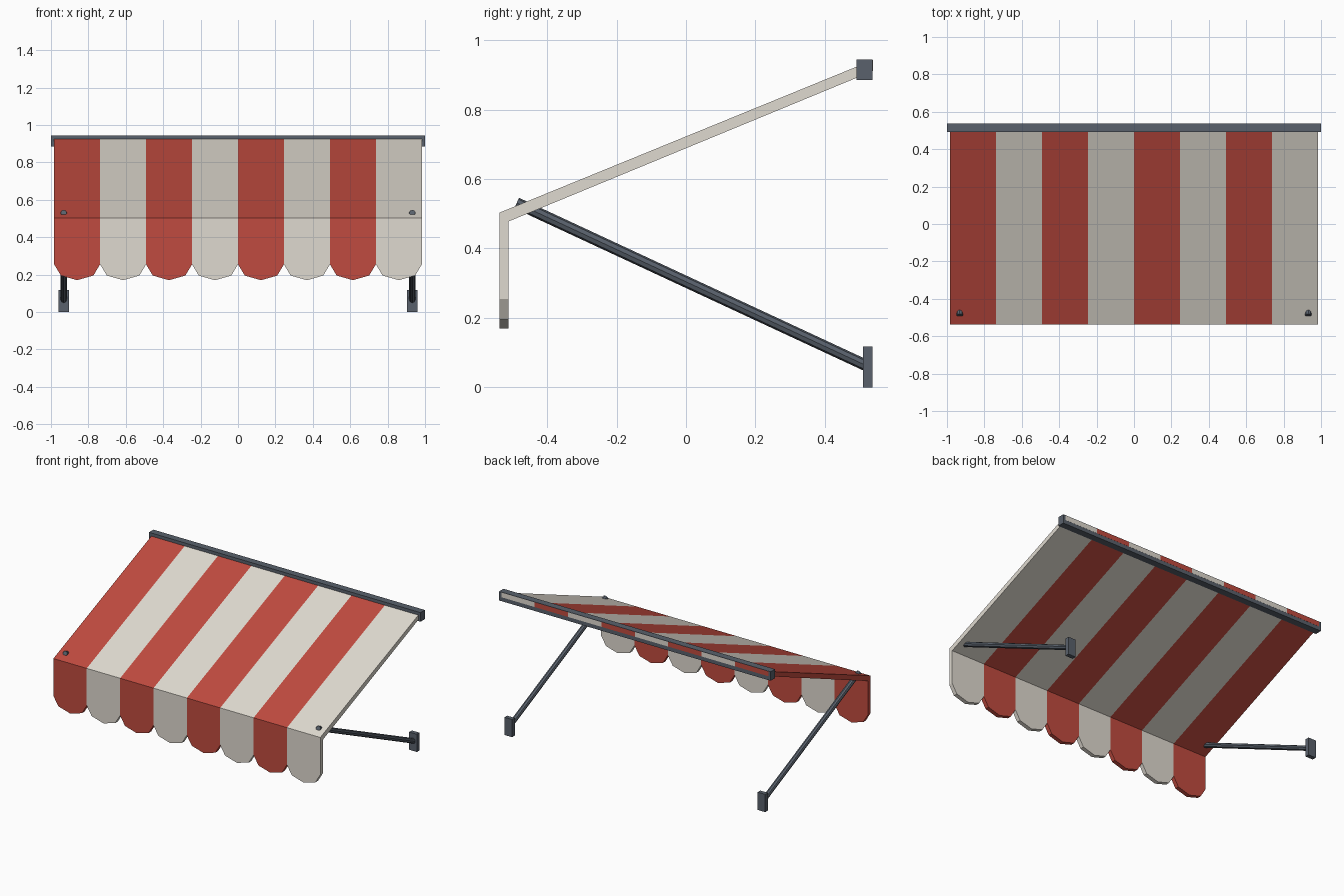
import bpy, bmesh, math
from mathutils import Vector

if "Cube" in bpy.data.objects:
    bpy.data.objects.remove(bpy.data.objects["Cube"])


def material(name, rgb):
    m = bpy.data.materials.new(name)
    m.diffuse_color = (*rgb, 1)
    m.use_nodes = True
    m.node_tree.nodes["Principled BSDF"].inputs["Base Color"].default_value = m.diffuse_color
    return m


RED = material("red_cloth", (0.53, 0.07, 0.05))
CREAM = material("cream_cloth", (0.74, 0.70, 0.63))
METAL = material("dark_metal", (0.10, 0.12, 0.15))


def finish(name, bm, mat):
    bmesh.ops.recalc_face_normals(bm, faces=bm.faces)
    me = bpy.data.meshes.new(name)
    bm.to_mesh(me)
    bm.free()
    me.materials.append(mat)
    ob = bpy.data.objects.new(name, me)
    bpy.context.collection.objects.link(ob)
    return ob


def box(name, lo, hi, mat):
    bm = bmesh.new()
    bmesh.ops.create_cube(bm, size=1)
    for v in bm.verts:
        v.co = [l + (c + 0.5) * (h - l) for l, h, c in zip(lo, hi, v.co)]
    return finish(name, bm, mat)


def rod(name, a, b, radius, sides, mat):
    a, b = Vector(a), Vector(b)
    bm = bmesh.new()
    bmesh.ops.create_cone(bm, cap_ends=True, segments=sides, radius1=radius,
                          radius2=radius, depth=(b - a).length)
    ob = finish(name, bm, mat)
    ob.location = (a + b) / 2
    ob.rotation_euler = (b - a).to_track_quat('Z', 'Y').to_euler()
    return ob


# Cloth stripe: sloping panel folding into a scalloped valance, one closed mesh
def stripe(name, x0, x1, mat):
    mid, half = (x0 + x1) / 2, (x1 - x0) / 2
    hem = [(mid - half * math.cos(t), 0.255 - 0.085 * math.sin(t))
           for t in (math.pi * i / 4 for i in range(5))]
    bm = bmesh.new()

    def ring(y, top):
        pts = [(x0, top)] + hem + [(x1, top)]
        return [bm.verts.new((x, y, z)) for x, z in pts]

    front, back = ring(-0.538, 0.503), ring(-0.511, 0.478)
    top = [bm.verts.new((x, 0.5385, 0.943)) for x in (x0, x1)]
    low = [bm.verts.new((x, 0.5385, 0.911)) for x in (x0, x1)]
    bm.faces.new(front)
    bm.faces.new(back)
    for i in range(6):
        bm.faces.new((front[i], front[i + 1], back[i + 1], back[i]))
    bm.faces.new((front[0], front[-1], top[1], top[0]))
    bm.faces.new((back[0], back[-1], low[1], low[0]))
    bm.faces.new((top[0], top[1], low[1], low[0]))
    for k, e in ((0, 0), (1, -1)):
        bm.faces.new((front[e], back[e], low[k], top[k]))
    return finish(name, bm, mat)


W = 1.966 / 8
for i in range(8):
    stripe(f"cloth_stripe_{i + 1}", -0.983 + i * W, -0.983 + (i + 1) * W,
           CREAM if i % 2 else RED)

# Wall rail
box("wall_rail", (-1, 0.492, 0.885), (1, 0.538, 0.945), METAL)

# Support arms and their wall plates
for side, s in (("left", -1), ("right", 1)):
    x = 0.932 * s
    rod(f"{side}_support_arm", (x, 0.525, 0.06), (x, -0.488, 0.531), 0.0165, 8, METAL)
    box(f"{side}_wall_plate", (x - 0.028, 0.51, 0), (x + 0.028, 0.538, 0.118), METAL)
